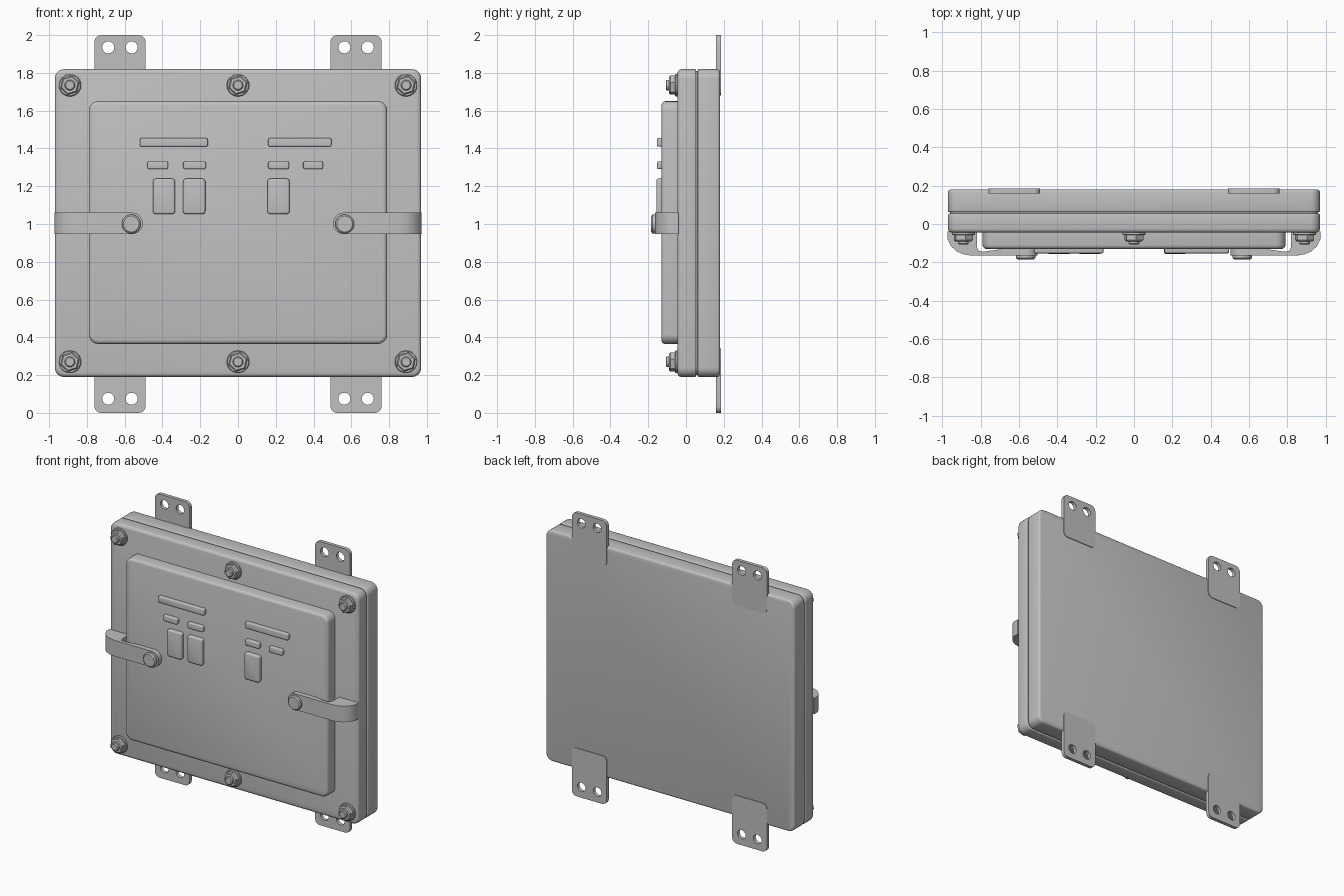
import bpy, bmesh, math

if "Cube" in bpy.data.objects:
    bpy.data.objects.remove(bpy.data.objects["Cube"])

grey = bpy.data.materials.new("plain_grey")
grey.use_nodes = True
GREY = (0.53, 0.53, 0.53, 1)
grey.diffuse_color = GREY
grey.node_tree.nodes["Principled BSDF"].inputs["Base Color"].default_value = GREY


def finish(name, bm):
    bmesh.ops.recalc_face_normals(bm, faces=bm.faces)
    mesh = bpy.data.meshes.new(name)
    bm.to_mesh(mesh)
    bm.free()
    mesh.materials.append(grey)
    ob = bpy.data.objects.new(name, mesh)
    bpy.context.collection.objects.link(ob)
    bpy.ops.object.select_all(action='DESELECT')
    ob.select_set(True)
    bpy.context.view_layer.objects.active = ob
    bpy.ops.object.shade_smooth_by_angle(angle=math.radians(35))
    return ob


def loft(name, rings):
    """Skin a stack of equal rings and cap both ends."""
    bm = bmesh.new()
    loops = [[bm.verts.new(p) for p in ring] for ring in rings]
    n = len(loops[0])
    for a, b in zip(loops, loops[1:]):
        for i in range(n):
            j = (i + 1) % n
            bm.faces.new((a[i], a[j], b[j], b[i]))
    bm.faces.new(loops[0])
    bm.faces.new(loops[-1])
    return finish(name, bm)


def rounded_ring(x0, x1, z0, z1, y, radius, inset=0, steps=5):
    """Rounded rectangle facing the front."""
    pts = []
    corners = [(x1 - radius, z1 - radius), (x0 + radius, z1 - radius),
               (x0 + radius, z0 + radius), (x1 - radius, z0 + radius)]
    for k, (cx, cz) in enumerate(corners):
        for s in range(steps + 1):
            a = (k + s / steps) * math.pi / 2
            r = radius - inset
            pts.append((cx + r * math.cos(a), y, cz + r * math.sin(a)))
    return pts


def slab(name, x0, x1, z0, z1, front, back, radius, soft_front, soft_back=0):
    """Rounded plate with softened front and back edges."""
    levels = []
    quarter = [math.pi / 2 * s / 3 for s in range(4)]
    if soft_front:
        levels += [(front + soft_front * (1 - math.cos(a)),
                    soft_front * (1 - math.sin(a))) for a in quarter]
    else:
        levels.append((front, 0))
    if soft_back:
        levels += [(back - soft_back * (1 - math.cos(a)),
                    soft_back * (1 - math.sin(a))) for a in reversed(quarter)]
    else:
        levels.append((back, 0))
    return loft(name, [rounded_ring(x0, x1, z0, z1, y, radius, d) for y, d in levels])


def turned(name, x, z, profile, sides, turn=0):
    """Stack of regular polygons along the depth axis, given (y, radius)."""
    return loft(name, [[(x + r * math.cos(turn + math.tau * i / sides), y,
                         z + r * math.sin(turn + math.tau * i / sides))
                        for i in range(sides)] for y, r in profile])


# Enclosure: rear case, recessed gasket and front lid
slab("rear_case", -0.97, 0.97, 0.19, 1.82, 0.062, 0.18, 0.05, 0.008, 0.015)
slab("gasket", -0.96, 0.96, 0.2, 1.81, 0.04, 0.075, 0.045, 0)
slab("lid", -0.97, 0.97, 0.19, 1.82, -0.045, 0.054, 0.05, 0.02, 0.008)

# Raised door
slab("door", -0.79, 0.79, 0.365, 1.65, -0.13, -0.04, 0.05, 0.02)

# Raised labels and buttons on the door
for x0, x1 in [(-0.52, -0.16), (0.16, 0.495)]:
    slab("long_label", x0, x1, 1.41, 1.455, -0.153, -0.125, 0.01, 0.006)
for x0, x1 in [(-0.48, -0.37), (-0.29, -0.17), (0.16, 0.27), (0.345, 0.45)]:
    slab("small_label", x0, x1, 1.29, 1.332, -0.153, -0.125, 0.01, 0.006)
for x0 in (-0.45, -0.29, 0.156):
    slab("button", x0, x0 + 0.117, 1.052, 1.24, -0.157, -0.125, 0.016, 0.01)

# Lid bolts: washer, hex nut and stud
for x in (-0.89, 0, 0.89):
    for z in (0.27, 1.735):
        turned("washer", x, z, [(-0.04, 0.06), (-0.054, 0.06), (-0.058, 0.055)], 24)
        turned("hex_nut", x, z, [(-0.05, 0.052), (-0.083, 0.052), (-0.09, 0.045)], 6, 0.3)
        turned("stud", x, z, [(-0.08, 0.028), (-0.102, 0.028), (-0.107, 0.022)], 16)

# Side latches: curved strap over the lid edge, with a round pivot
strap = [(0.972, -0.04), (0.972, -0.08), (0.955, -0.115), (0.925, -0.143),
         (0.89, -0.158), (0.85, -0.165), (0.56, -0.165), (0.56, -0.125),
         (0.65, -0.125), (0.79, -0.145), (0.81, -0.14), (0.82, -0.12), (0.82, -0.04)]
for side, label in ((1, "left"), (-1, "right")):
    loft(label + "_latch_strap", [[(side * x, y, z) for x, y in strap]
                                  for z in (0.947, 1.06)])
    turned(label + "_latch_end", side * 0.56, 1.0035,
           [(-0.125, 0.0565), (-0.165, 0.0565)], 28)
    turned(label + "_latch_pivot", side * 0.565, 1.0,
           [(-0.16, 0.05), (-0.178, 0.05), (-0.185, 0.042)], 28)


# Mounting tabs with two holes each
def mounting_tab(name, x0, z0, z1, hole_z):
    curve = bpy.data.curves.new(name, 'CURVE')
    curve.dimensions = '2D'
    curve.fill_mode = 'BOTH'
    curve.extrude = 0.0125
    outlines = [[(p[0], p[2]) for p in rounded_ring(x0, x0 + 0.27, z0, z1, 0, 0.035)]]
    for hx in (x0 + 0.073, x0 + 0.197):
        outlines.append([(hx + 0.032 * math.cos(math.tau * i / 16),
                          hole_z + 0.032 * math.sin(math.tau * i / 16)) for i in range(16)])
    for pts in outlines:
        spline = curve.splines.new('POLY')
        spline.points.add(len(pts) - 1)
        for point, (x, z) in zip(spline.points, pts):
            point.co = (x, z, 0, 1)
        spline.use_cyclic_u = True
    curve.materials.append(grey)
    ob = bpy.data.objects.new(name, curve)
    bpy.context.collection.objects.link(ob)
    ob.location.y = 0.1725
    ob.rotation_euler.x = math.pi / 2
    bpy.ops.object.select_all(action='DESELECT')
    ob.select_set(True)
    bpy.context.view_layer.objects.active = ob
    bpy.ops.object.convert(target='MESH')
    bpy.ops.object.shade_smooth_by_angle(angle=math.radians(35))


for x0, label in ((-0.76, "right"), (0.49, "left")):
    mounting_tab("upper_" + label + "_tab", x0, 1.68, 2.0, 1.935)
    mounting_tab("lower_" + label + "_tab", x0, 0, 0.34, 0.075)
